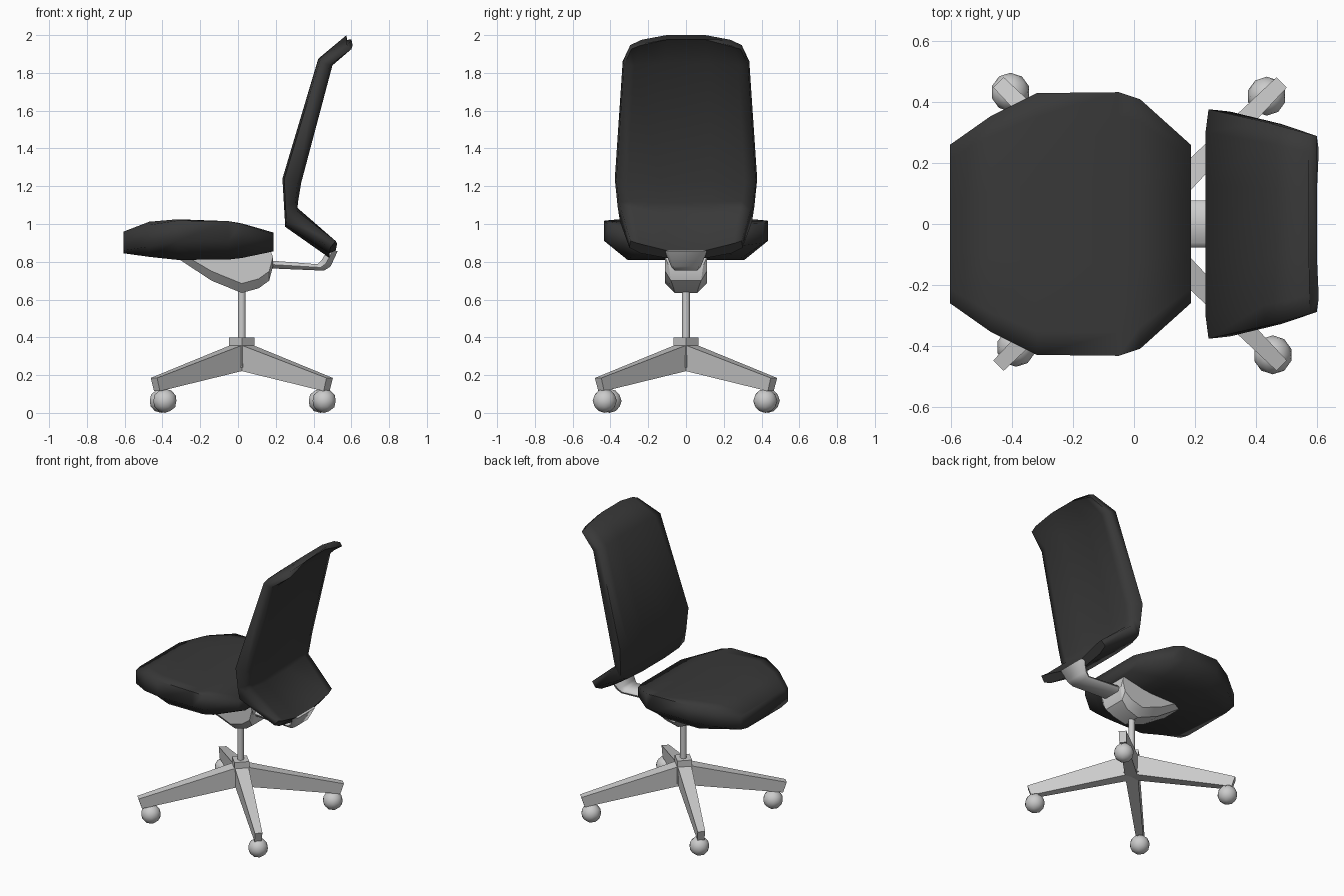
import bpy, bmesh, math
from mathutils import Matrix

if "Cube" in bpy.data.objects:
    bpy.data.objects.remove(bpy.data.objects["Cube"])

fabric = bpy.data.materials.new("dark_fabric")
fabric.diffuse_color = (0.04, 0.04, 0.04, 1)
fabric.use_nodes = True
fabric.node_tree.nodes["Principled BSDF"].inputs["Base Color"].default_value = fabric.diffuse_color
CX = 0.02  # column axis


def finish(bm, name, mat=None, angle=40):
    bmesh.ops.recalc_face_normals(bm, faces=bm.faces[:])
    me = bpy.data.meshes.new(name)
    bm.to_mesh(me)
    bm.free()
    ob = bpy.data.objects.new(name, me)
    bpy.context.collection.objects.link(ob)
    if mat:
        me.materials.append(mat)
    bpy.ops.object.select_all(action='DESELECT')
    ob.select_set(True)
    bpy.context.view_layer.objects.active = ob
    bpy.ops.object.shade_smooth_by_angle(angle=math.radians(angle))
    return ob


def loft(name, rings, mat=None, angle=40, matrix=None):
    """Skin equal-sized closed rings and cap both ends."""
    bm = bmesh.new()
    rows = [[bm.verts.new(p) for p in r] for r in rings]
    n = len(rows[0])
    for a, b in zip(rows, rows[1:]):
        for i in range(n):
            j = (i + 1) % n
            bm.faces.new((a[i], a[j], b[j], b[i]))
    bm.faces.new(rows[0])
    bm.faces.new(rows[-1])
    if matrix:
        bmesh.ops.transform(bm, matrix=matrix, verts=bm.verts[:])
    return finish(bm, name, mat, angle)


def mirror_y(half):
    """Complete a half ring (y > 0) with its mirror image."""
    return half + [(x, -y, z) for x, y, z in reversed(half)]


def cylinder(name, r, z0, z1, seg):
    bm = bmesh.new()
    bmesh.ops.create_cone(bm, cap_ends=True, segments=seg, radius1=r, radius2=r, depth=z1 - z0,
                          matrix=Matrix.Translation((CX, 0, (z0 + z1) / 2)))
    return finish(bm, name)


# Seat cushion: x, half width, centre top, edge top, edge bottom, centre bottom
seat = [(-0.605, 0.26, 0.96, 0.95, 0.86, 0.845),
        (-0.47, 0.355, 1.012, 0.995, 0.88, 0.826),
        (-0.32, 0.43, 1.025, 1.018, 0.91, 0.81),
        (-0.05, 0.433, 1.012, 1.015, 0.91, 0.812),
        (0.02, 0.41, 1.003, 1.0, 0.90, 0.82),
        (0.187, 0.26, 0.955, 0.945, 0.88, 0.855)]
loft("seat", [mirror_y([(x, 0.3 * w, t), (x, 0.82 * w, t), (x, w, et), (x, w, eb), (x, 0.72 * w, b)])
              for x, w, t, et, eb, b in seat], fabric, 80)


# Backrest shell: front point, rear point, half width, vertical shift of the outer corners
back = [((0.485, 0.82), (0.525, 0.87), 0.30, 0.05),
        ((0.25, 0.985), (0.315, 1.075), 0.35, 0.02),
        ((0.244, 1.09), (0.318, 1.12), 0.362, 0),
        ((0.235, 1.24), (0.335, 1.22), 0.377, 0),
        ((0.425, 1.875), (0.50, 1.845), 0.335, -0.01),
        ((0.575, 2.0), (0.607, 1.97), 0.295, -0.05)]
# Section: width fraction, depth fraction, share of the corner shift
section = [(0.35, 0, 0), (0.8, 0.0, 0.5), (1.0, 0.1, 1), (0.98, 0.8, 1), (0.82, 1.0, 0.5), (0.35, 0.8, 0)]
loft("backrest", [mirror_y([(f[0] + (r[0] - f[0]) * d, u * w, f[1] + (r[1] - f[1]) * d + c * s)
                            for u, d, s in section]) for f, r, w, c in back], fabric, 80)

# Tilt mechanism under the seat: x, bottom height, bottom half width
mech = [(-0.31, 0.812, 0.075), (-0.14, 0.70, 0.065), (0.02, 0.635, 0.06),
        (0.11, 0.66, 0.065), (0.165, 0.70, 0.08), (0.185, 0.775, 0.09)]
loft("tilt_mechanism", [mirror_y([(min(x, 0.17), 0.11, 0.865), (x, 0.11, min(z + 0.05, 0.85)), (x, w, z)])
                        for x, z, w in mech], None, 25)

# Bar carrying the backrest: lower point, upper point, half width
bar = [((0.10, 0.768), (0.10, 0.812), 0.078),
       ((0.455, 0.753), (0.42, 0.787), 0.075),
       ((0.49, 0.775), (0.44, 0.805), 0.085),
       ((0.527, 0.855), (0.485, 0.875), 0.115)]
loft("back_support_bar",
     [mirror_y([(a[0], 0.8 * w, a[1]), ((a[0] + b[0]) / 2, w, (a[1] + b[1]) / 2), (b[0], 0.8 * w, b[1])])
      for a, b, w in bar], None, 60)

# Gas column and square base hub, its flats facing the legs
cylinder("column", 0.021, 0.36, 0.68, 12)
cylinder("base_hub", 0.067, 0.24, 0.40, 4)

# Four tapered base legs
for k in range(4):
    m = Matrix.Translation((CX, 0, 0)) @ Matrix.Rotation(math.radians(45 + 90 * k), 4, 'Z')
    loft(f"base_leg_{k + 1}",
         [mirror_y([(0.0, 0.045, 0.37), (0.0, 0.04, 0.228)]),
          mirror_y([(0.658, 0.024, 0.185), (0.635, 0.022, 0.115)])], None, 30, m)

# Ball casters, swivelled a little
for k, (x, y) in enumerate([(0.436, 0.42), (-0.406, 0.433), (-0.387, -0.405), (0.456, -0.43)]):
    bm = bmesh.new()
    bmesh.ops.create_icosphere(bm, subdivisions=2, radius=0.064,
                               matrix=Matrix.Translation((x, y, 0.064)))
    finish(bm, f"caster_{k + 1}")
